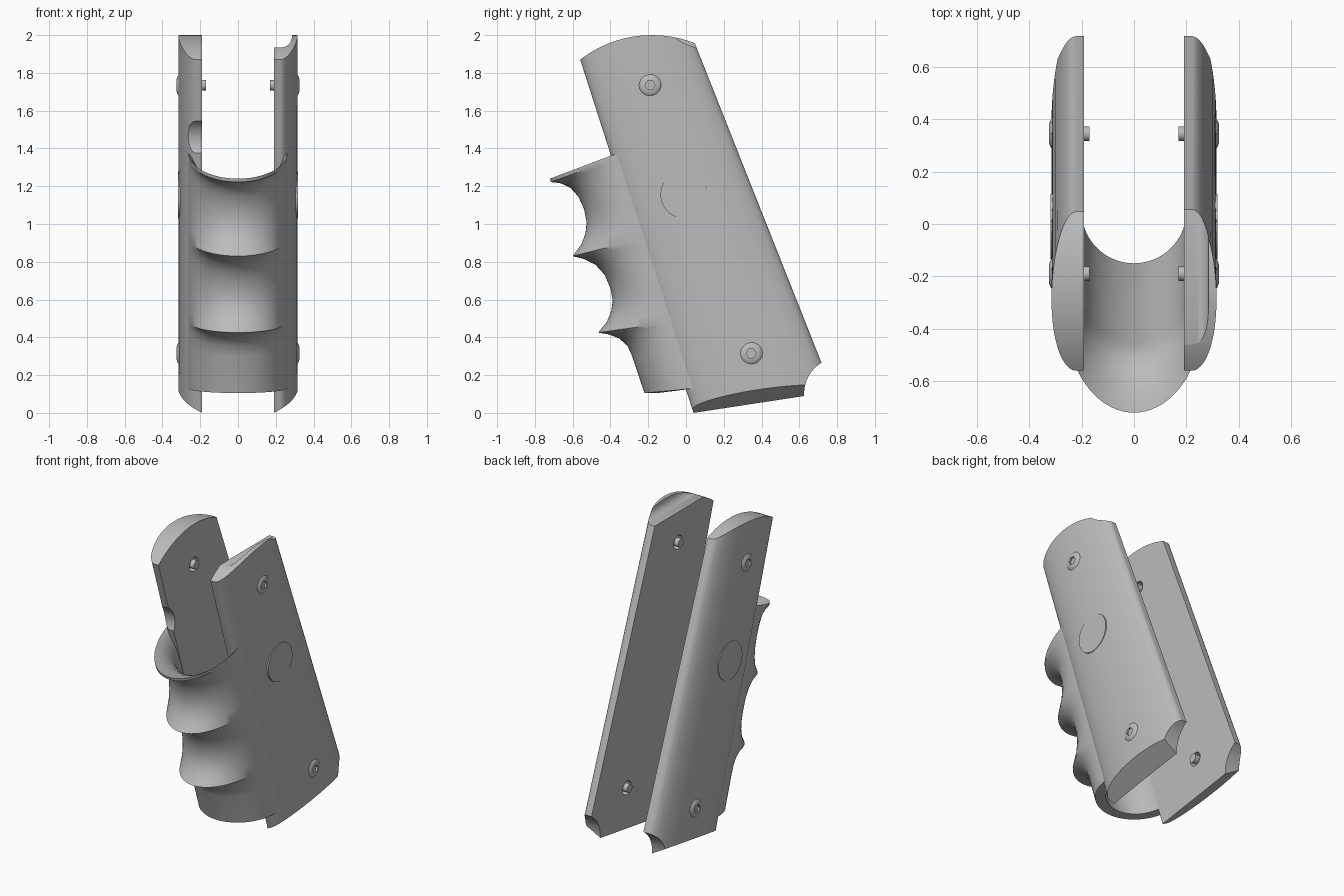
import bpy, bmesh, math
from mathutils import Vector

cube = bpy.data.objects.get("Cube")
if cube:
    bpy.data.objects.remove(cube, do_unlink=True)

grey = bpy.data.materials.new("plain grey")
grey.use_nodes = True
grey.diffuse_color = (0.5, 0.5, 0.5, 1)
grey.node_tree.nodes["Principled BSDF"].inputs["Base Color"].default_value = grey.diffuse_color


def finish(bm, name):
    bmesh.ops.recalc_face_normals(bm, faces=bm.faces)
    mesh = bpy.data.meshes.new(name)
    bm.to_mesh(mesh)
    bm.free()
    mesh.materials.append(grey)
    obj = bpy.data.objects.new(name, mesh)
    bpy.context.collection.objects.link(obj)
    return obj


def loft(name, rings):
    """Closed rings of points, skinned and capped at both ends."""
    bm = bmesh.new()
    rows = [[bm.verts.new(p) for p in ring] for ring in rings]
    n = len(rows[0])
    for a, b in zip(rows, rows[1:]):
        for i in range(n):
            j = (i + 1) % n
            bm.faces.new((a[i], a[j], b[j], b[i]))
    bm.faces.new(rows[0])
    bm.faces.new(rows[-1])
    return finish(bm, name)


def turned(name, profile, y, z, side, sides=40):
    """Round part about an x-parallel axis; profile is (radius, x)."""
    ring = [2 * math.pi * k / sides for k in range(sides)]
    return loft(name, [[(side * x, y + r * math.cos(a), z + r * math.sin(a)) for a in ring]
                       for r, x in profile])


def prism_x(name, outline, x0, x1):
    return loft(name, [[(x, y, z) for y, z in outline] for x in (x0, x1)])


def combine(obj, other, operation="DIFFERENCE"):
    mod = obj.modifiers.new("cut", "BOOLEAN")
    mod.operation, mod.solver, mod.object = operation, "EXACT", other
    bpy.context.view_layer.objects.active = obj
    bpy.ops.object.modifier_apply(modifier=mod.name)
    bpy.data.objects.remove(other, do_unlink=True)


def smooth(obj, degrees=30):
    bpy.ops.object.select_all(action="DESELECT")
    obj.select_set(True)
    bpy.context.view_layer.objects.active = obj
    bpy.ops.object.shade_smooth_by_angle(angle=math.radians(degrees))


def arc(cy, cz, r, start, end, steps):
    angles = [math.radians(start + (end - start) * k / steps) for k in range(steps + 1)]
    return [(cy + r * math.cos(a), cz + r * math.sin(a)) for a in angles]


INNER, EDGE, BULGE = 0.19, 0.22, 0.095
SCREWS = ((-0.19, 1.735), (0.345, 0.315))


def panel_section(side, front, back):
    """Flat inside, half-elliptical outside."""
    pts = [(side * INNER, *back), (side * INNER, *front)]
    for k in range(33):
        a = math.pi * k / 32
        s = (1 - math.cos(a)) / 2
        y, z = (f + (b - f) * s for f, b in zip(front, back))
        pts.append((side * (EDGE + BULGE * math.sin(a)), y, z))
    return pts


def make_panel(side, name):
    panel = loft(name, [panel_section(side, (0.136, -0.3), (0.862, -0.1)),
                        panel_section(side, (-0.634, 2.1), (-0.089, 2.3))])
    # domed top and scooped rear heel
    outline = arc(-0.18, 1.38, 0.62, 30, 140, 44) + [(-0.66, -0.4), (0.72, -0.4)]
    outline += arc(0.82, 0.1, 0.195, 240, 100, 24) + [(1, 0.3), (1, 1.6)]
    combine(panel, prism_x("outline_cutter", outline, -1, 1), "INTERSECT")
    # bottom face slopes up towards the outside
    bm = bmesh.new()
    bm.from_mesh(panel.data)
    cut = bmesh.ops.bisect_plane(bm, geom=bm.verts[:] + bm.edges[:] + bm.faces[:],
                                 plane_co=(side * INNER, 0.04, 0),
                                 plane_no=Vector((side * 0.336, 0.09, -0.59)).normalized(),
                                 clear_outer=True)
    rim = [e for e in cut["geom_cut"] if isinstance(e, bmesh.types.BMEdge)]
    bmesh.ops.contextual_create(bm, geom=rim)
    bmesh.ops.recalc_face_normals(bm, faces=bm.faces)
    bm.to_mesh(panel.data)
    bm.free()
    # screw bores
    for y, z in SCREWS:
        combine(panel, turned("bore", [(0.045, 0.1), (0.045, 0.297)], y, z, side))
    if side > 0:
        # rebate along the inside of the top
        prof = [(0.1, 2.2), (0.1, 1.935)] + arc(0.23, 1.99, 0.055, 270, 360, 8) + [(0.285, 2.2)]
        combine(panel, loft("rebate", [[(x, y, z) for x, z in prof] for y in (-1, 1)]))
    else:
        # shallow thumb notch in the front edge
        combine(panel, turned("notch", [(0.133, 0.1), (0.133, 0.5)], -0.522, 1.43, side, 64))
    smooth(panel)


def make_screw(side, name, y, z):
    profile = [(0.028, 0.17), (0.028, 0.29), (0.065, 0.29), (0.065, 0.304),
               (0.059, 0.313), (0.048, 0.32), (0.034, 0.325)]
    screw = turned(name, profile, y, z, side)
    combine(screw, turned("socket", [(0.027, 0.305), (0.027, 0.4)], y, z, side, 6))
    smooth(screw)


for side, word in ((1, "left"), (-1, "right")):
    make_panel(side, word + "_panel")
    for label, (y, z) in zip(("upper", "lower"), SCREWS):
        make_screw(side, f"{word}_{label}_screw", y, z)
    smooth(turned(word + "_medallion", [(0.125, 0.28), (0.125, 0.318)], -0.01, 1.155, side, 64))

# finger-grooved front strap: centre-line profile (y, z) swept round a half ellipse
OUTER = [(-0.72, 1.24), (-0.715, 1.222), (-0.66, 1.215), (-0.61, 1.19), (-0.57, 1.145),
         (-0.54, 1.08), (-0.526, 1.01), (-0.532, 0.95), (-0.555, 0.89), (-0.6, 0.83),
         (-0.54, 0.815), (-0.48, 0.785), (-0.43, 0.73), (-0.4, 0.66), (-0.388, 0.595),
         (-0.395, 0.54), (-0.42, 0.48), (-0.465, 0.425), (-0.41, 0.416), (-0.355, 0.395),
         (-0.31, 0.355), (-0.285, 0.3), (-0.22, 0.105)]
LINING = [(-0.15, 0.105, 0.2), (-0.45, 1.05, 0.2), (-0.475, 1.11, 0.205), (-0.51, 1.165, 0.215),
          (-0.57, 1.205, 0.23), (-0.64, 1.228, 0.245)]
loop = [(y, z, 0.262) for y, z in OUTER] + LINING


def strap_ring(angle):
    ring = []
    for y, z, half in loop:
        edge_z = 0.13 + (z - 0.105) * 1.101
        edge_y = 0.05 - 0.32 * (edge_z - 0.13)
        w = math.cos(angle)
        ring.append((half * math.sin(angle), edge_y + (y - edge_y) * w, edge_z + (z - edge_z) * w))
    return ring


strap = loft("front_strap", [strap_ring(math.radians(-90 + 5 * k)) for k in range(37)])
smooth(strap, 35)
